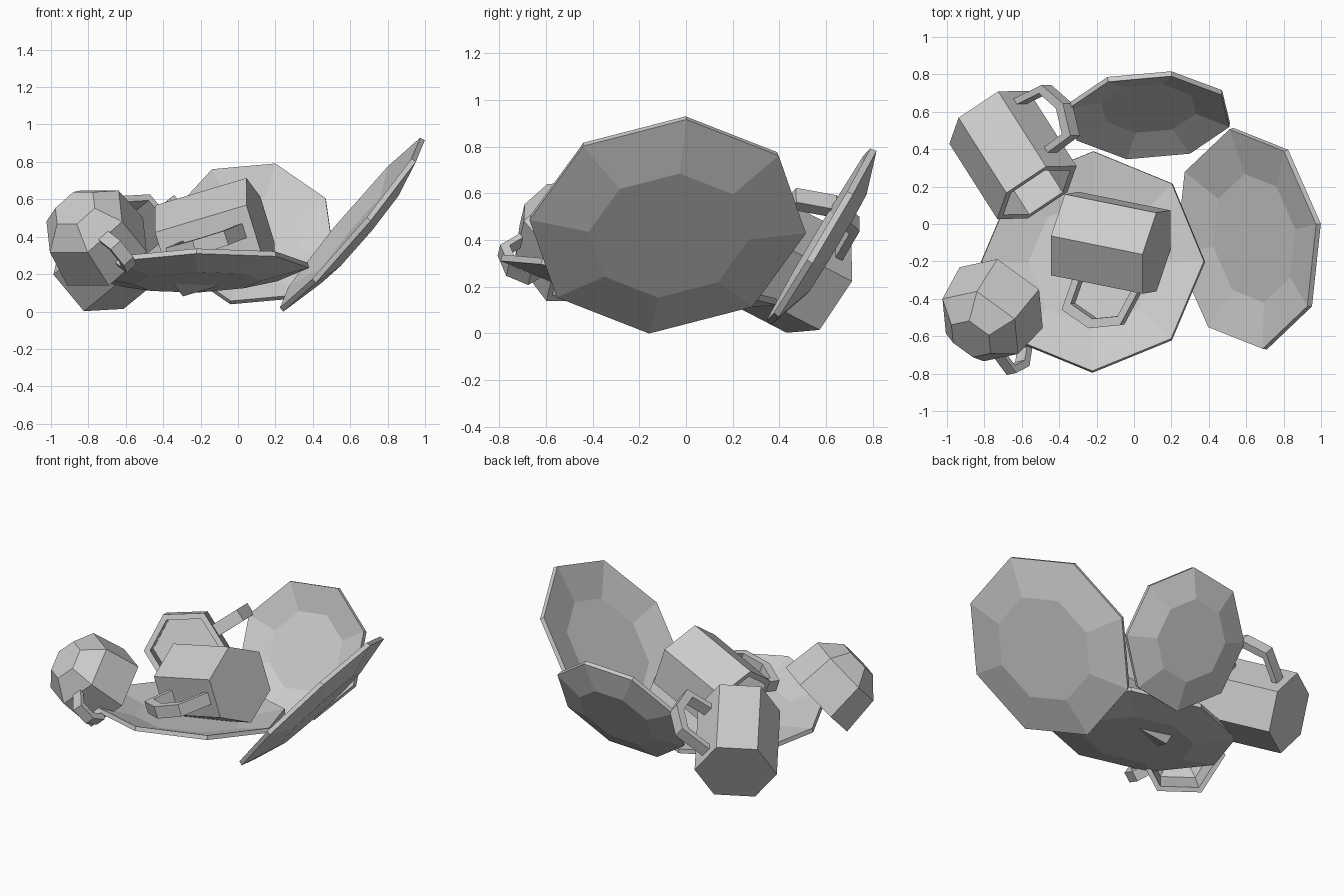
import bpy, bmesh, math
from mathutils import Vector, Matrix

cube = bpy.data.objects.get("Cube")
if cube:
    bpy.data.objects.remove(cube)

# One plain glazed grey for all the crockery
grey = bpy.data.materials.new("light grey")
grey.use_nodes = True
grey.diffuse_color = (0.6, 0.6, 0.6, 1)
grey.node_tree.nodes["Principled BSDF"].inputs["Base Color"].default_value = (0.6, 0.6, 0.6, 1)


def frame(origin, axis, side):
    """Local z runs along axis, local x points towards side."""
    z = Vector(axis).normalized()
    x = Vector(side)
    x = (x - z * x.dot(z)).normalized()
    rot = Matrix((x, z.cross(x), z)).transposed().to_4x4()
    return Matrix.Translation(origin) @ rot


def finish(name, bm, matrix):
    bmesh.ops.recalc_face_normals(bm, faces=bm.faces)
    mesh = bpy.data.meshes.new(name)
    bm.to_mesh(mesh)
    bm.free()
    mesh.materials.append(grey)
    obj = bpy.data.objects.new(name, mesh)
    obj.matrix_world = matrix
    bpy.context.collection.objects.link(obj)
    return obj


def lathe(name, profile, sides, turn, matrix):
    """Closed faceted vessel: rings joined by quads, capped at both ends."""
    bm = bmesh.new()
    rings = []
    for r, z in profile:
        ring = []
        for i in range(sides):
            a = turn + math.tau * i / sides
            ring.append(bm.verts.new((r * math.cos(a), r * math.sin(a), z)))
        rings.append(ring)
    for low, high in zip(rings, rings[1:]):
        for i in range(sides):
            j = (i + 1) % sides
            bm.faces.new((low[i], low[j], high[j], high[i]))
    bm.faces.new(rings[0])
    bm.faces.new(rings[-1])
    return finish(name, bm, matrix)


def handle(name, path, width, shrink, matrix):
    """Angular strap handle with a rectangular section."""
    bm = bmesh.new()
    ax = path[0][0]
    az = (path[0][1] + path[-1][1]) / 2
    sections = []
    for x, z in path:
        ix, iz = ax + (x - ax) * shrink, az + (z - az) * shrink
        corners = ((x, -width, z), (x, width, z), (ix, width, iz), (ix, -width, iz))
        sections.append([bm.verts.new(c) for c in corners])
    for a, b in zip(sections, sections[1:]):
        for i in range(4):
            j = (i + 1) % 4
            bm.faces.new((a[i], a[j], b[j], b[i]))
    bm.faces.new(sections[0])
    bm.faces.new(sections[-1])
    return finish(name, bm, matrix)


# Octagonal plates: flat foot, sloping side, thin lip, shallow well
def plate(name, radius, origin, normal, corner):
    foot = radius * 0.58
    profile = [(foot, -0.08), (radius, -0.02), (radius * 0.99, 0.008), (foot, -0.05)]
    lathe(name, profile, 8, 0, frame(origin, normal, corner))


plate("flat_plate", 0.6, (-0.22, -0.2, 0.235), (-0.03, 0.16, 1), (1, 0, 0.03))
plate("leaning_plate", 0.6, (0.605, -0.08, 0.47), (-0.775, -0.086, 0.655), (0.38, 0.08, 0.46))
plate("small_plate", 0.45, (0.08, 0.575, 0.42), (0.03, -0.86, 0.51), (0.12, 0.225, 0.37))

# Hexagonal mugs lying on their sides
MUG = [(0.255, 0), (0.255, 0.52), (0.215, 0.52), (0.215, 0.04)]
MUG_HANDLE = [(0.2, 0.42), (0.4, 0.455), (0.47, 0.29), (0.42, 0.12), (0.2, 0.045)]


def mug(name, origin, axis, side):
    place = frame(origin, axis, side)
    lathe(name, MUG, 6, math.pi / 6, place)
    handle(name + "_handle", MUG_HANDLE, 0.04, 0.8, place)


mug("centre_mug", (0.12, -0.15, 0.47), (-0.94, 0.19, -0.28), (-0.16, -0.98, -0.1))
mug("corner_mug", (-0.775, 0.57, 0.21), (0.49, -0.77, 0.4), (0.58, 0.64, 0.49))

# Tapered teacup resting mouth down on the edge of the flat plate
CUP = [(0.24, 0.03), (0.21, 0.22), (0.1, 0.32), (0.13, 0.36)]
CUP = [(0.13, 0.36), (0.25, 0.25), (0.275, 0), (0.24, 0), (0.215, 0.22), (0.1, 0.32)]
CUP_HANDLE = [(0.19, 0.06), (0.32, 0.05), (0.37, 0.14), (0.33, 0.25), (0.19, 0.26)]
cup_place = frame((-0.71, -0.393, 0.32), (-0.45, -0.62, 0.65), (0.51, -0.775, -0.384))
lathe("teacup", CUP, 6, math.pi / 6, cup_place)
handle("teacup_handle", CUP_HANDLE, 0.035, 0.75, cup_place)
